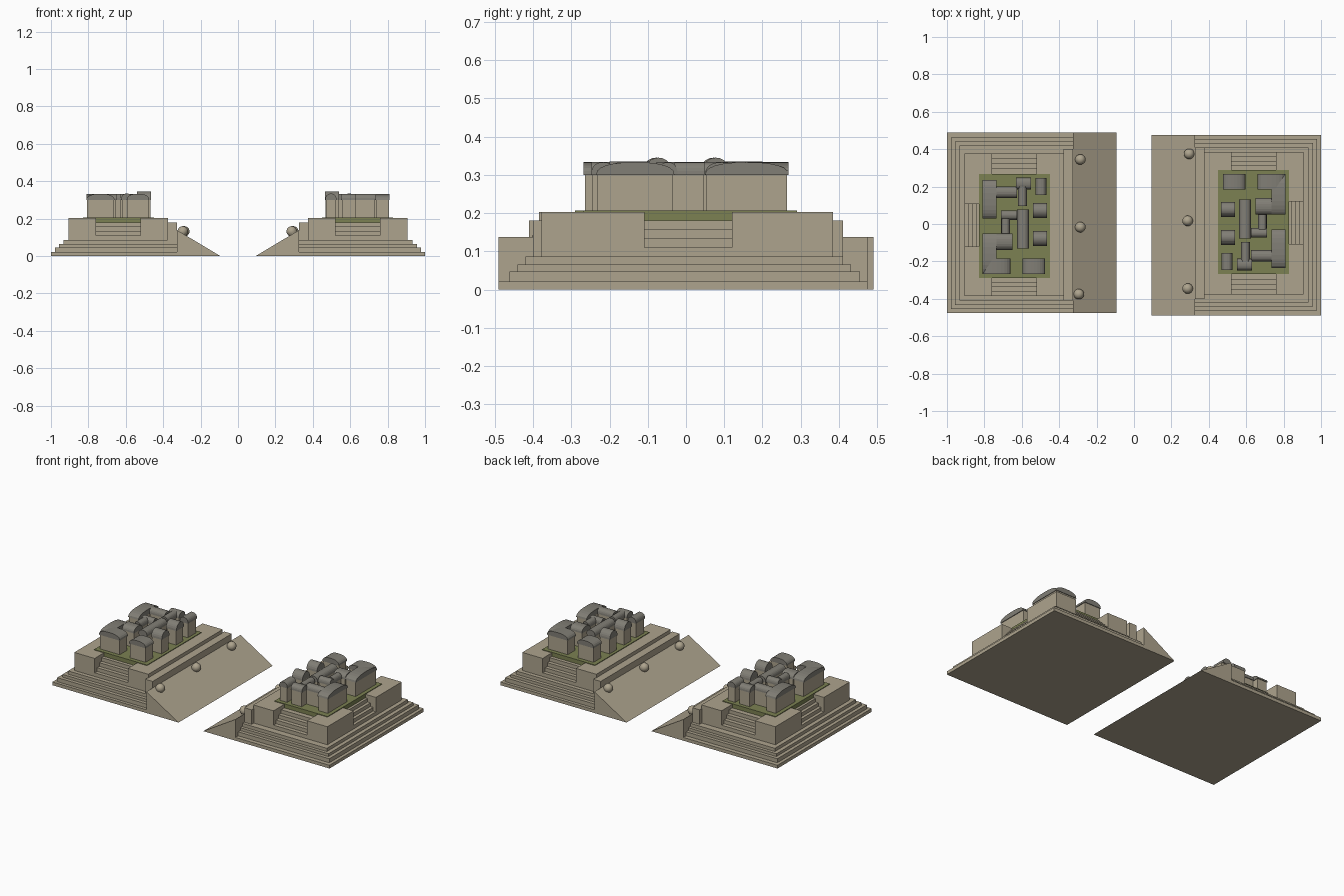
import bpy, math
from mathutils import Vector, Matrix

if "Cube" in bpy.data.objects:
    bpy.data.objects.remove(bpy.data.objects["Cube"])


def material(name, rgb):
    m = bpy.data.materials.new(name)
    m.diffuse_color = (*rgb, 1)
    m.use_nodes = True
    m.node_tree.nodes["Principled BSDF"].inputs["Base Color"].default_value = m.diffuse_color
    return m


STONE = material("stone", (0.42, 0.37, 0.27))
ROOF = material("roof_grey", (0.22, 0.21, 0.18))
GRASS = material("grass", (0.20, 0.22, 0.085))


def make(name, verts, faces, mat, smooth=False):
    """Make the object on the left bank and its half-turned twin on the right."""
    me = bpy.data.meshes.new(name)
    me.from_pydata(verts, [], faces)
    me.materials.append(mat)
    for side in ("left", "right"):
        ob = bpy.data.objects.new(f"{name}_{side}", me)
        bpy.context.collection.objects.link(ob)
        if side == "right":
            ob.rotation_euler.z = math.pi
    if smooth:
        for p in me.polygons:
            p.use_smooth = True


def prism(name, ring, offset, mat):
    """Extrude a closed counter-clockwise ring of points by an offset."""
    n = len(ring)
    a = [Vector(p) for p in ring]
    verts = a + [p + Vector(offset) for p in a]
    faces = [list(range(n))[::-1], list(range(n, 2 * n))]
    faces += [(i, (i + 1) % n, n + (i + 1) % n, n + i) for i in range(n)]
    make(name, verts, faces, mat)


def box(name, x0, x1, y0, y1, z0, z1, mat=STONE):
    prism(name, [(x0, y0, z0), (x1, y0, z0), (x1, y1, z0), (x0, y1, z0)],
          (0, 0, z1 - z0), mat)


def house(name, x0, x1, y0, y1, axis, rise=0.033, eave=0.30, power=2.4):
    """Plain walls carrying a barrel roof whose ridge follows the axis."""
    o = 0.004
    box(name + "_walls", x0 + o, x1 - o, y0 + o, y1 - o, 0.2, eave)
    lo, hi = (y0, y1) if axis == "x" else (x0, x1)
    mid, half = (lo + hi) / 2, (hi - lo) / 2
    arc = []
    for i in range(13):
        t = math.pi * i / 12
        c, s = math.cos(t), max(math.sin(t), 0)
        arc.append((mid + half * math.copysign(abs(c) ** (2 / power), c),
                    eave + rise * s ** (2 / power)))
    if axis == "x":
        prism(name + "_roof", [(x0, u, z) for u, z in arc], (x1 - x0, 0, 0), ROOF)
    else:
        prism(name + "_roof", [(u, y1, z) for u, z in arc], (0, y0 - y1, 0), ROOF)


# stepped plinth
tiers = [(-1.0, -0.475, 0.49, 0.021), (-0.979, -0.455, 0.462, 0.047),
         (-0.957, -0.432, 0.44, 0.065), (-0.932, -0.41, 0.42, 0.086)]
for i, (x, y0, y1, z) in enumerate(tiers):
    box(f"plinth_step_{i + 1}", x, -0.325, y0, y1, 0, z)

# sloping bank and parapet
prism("bank_slope", [(-0.325, -0.475, 0), (-0.094, -0.475, 0), (-0.325, -0.475, 0.138)],
      (0, 0.965, 0), STONE)
box("parapet", -0.378, -0.325, -0.41, 0.40, 0.05, 0.18)

# terrace block with three stair notches
X0, X1, Y0, Y1, Z = -0.906, -0.375, -0.384, 0.378, 0.05
outline = [(X0, Y0), (-0.76, Y0), (-0.76, -0.285), (-0.52, -0.285), (-0.52, Y0),
           (X1, Y0), (X1, Y1), (-0.52, Y1), (-0.52, 0.265), (-0.76, 0.265),
           (-0.76, Y1), (X0, Y1), (X0, 0.108), (-0.825, 0.108), (-0.825, -0.12),
           (X0, -0.12)]
prism("terrace", [(x, y, Z) for x, y in outline], (0, 0, 0.203 - Z), STONE)

# stairs in the notches
for i in range(4):
    top = 0.11 + 0.0235 * i
    box(f"front_stair_{i + 1}", -0.76, -0.52, Y0 + 0.024 * i, -0.28, Z, top)
    box(f"back_stair_{i + 1}", -0.76, -0.52, 0.26, Y1 - 0.026 * i, Z, top)
    box(f"side_stair_{i + 1}", X0 + 0.02 * i, -0.82, -0.12, 0.108, Z, top)

# lawn
box("lawn", -0.83, -0.45, -0.29, 0.268, 0.18, 0.207, GRASS)

# houses
house("hall_north", -0.81, -0.735, 0.03, 0.235, "x")
house("hall_north_wing", -0.735, -0.625, 0.14, 0.20, "x")
house("hall_north_end", -0.632, -0.552, 0.185, 0.248, "x")
house("hall_north_link", -0.62, -0.572, 0.095, 0.20, "y", 0.035)
house("long_house", -0.625, -0.562, -0.13, 0.077, "y", 0.034)
house("long_house_wing", -0.71, -0.625, 0.022, 0.072, "x")
house("long_house_porch", -0.71, -0.662, -0.05, 0.03, "y")
house("hall_south", -0.81, -0.735, -0.268, -0.05, "x")
house("hall_south_wing", -0.735, -0.65, -0.138, -0.05, "x")
house("hall_south_end", -0.81, -0.66, -0.268, -0.185, "y")
house("broad_house", -0.595, -0.475, -0.268, -0.185, "y")
house("cottage_north", -0.527, -0.467, 0.155, 0.247, "y", 0.034)
house("cottage_middle", -0.54, -0.465, 0.032, 0.112, "x", 0.045, power=2)
house("cottage_south", -0.54, -0.465, -0.118, -0.038, "x", 0.045, power=2)

# rounded spouts along the bank: a dome on a tapering stem, turned about its axis
profile = [(0.0, -0.055), (0.014, -0.055), (0.018, -0.03), (0.027, -0.012),
           (0.028, 0.0), (0.024, 0.012), (0.014, 0.021), (0.0, 0.025)]
SEG = 14
for k, (x, y) in enumerate([(-0.285, 0.345), (-0.285, -0.017), (-0.293, -0.375)]):
    m = Matrix.Translation((x, y, 0.135)) @ Matrix.Rotation(math.radians(35), 4, "Y")
    verts = [m @ Vector((r * math.cos(2 * math.pi * j / SEG),
                         r * math.sin(2 * math.pi * j / SEG), h))
             for r, h in profile[1:-1] for j in range(SEG)]
    rows = len(profile) - 2
    faces = [(i * SEG + j, i * SEG + (j + 1) % SEG,
              (i + 1) * SEG + (j + 1) % SEG, (i + 1) * SEG + j)
             for i in range(rows - 1) for j in range(SEG)]
    tip = len(verts)
    verts.append(m @ Vector((0, 0, profile[-1][1])))
    faces += [((rows - 1) * SEG + j, (rows - 1) * SEG + (j + 1) % SEG, tip)
              for j in range(SEG)]
    faces.append(list(range(SEG))[::-1])
    make(f"bank_spout_{k + 1}", verts, faces, STONE, smooth=True)
